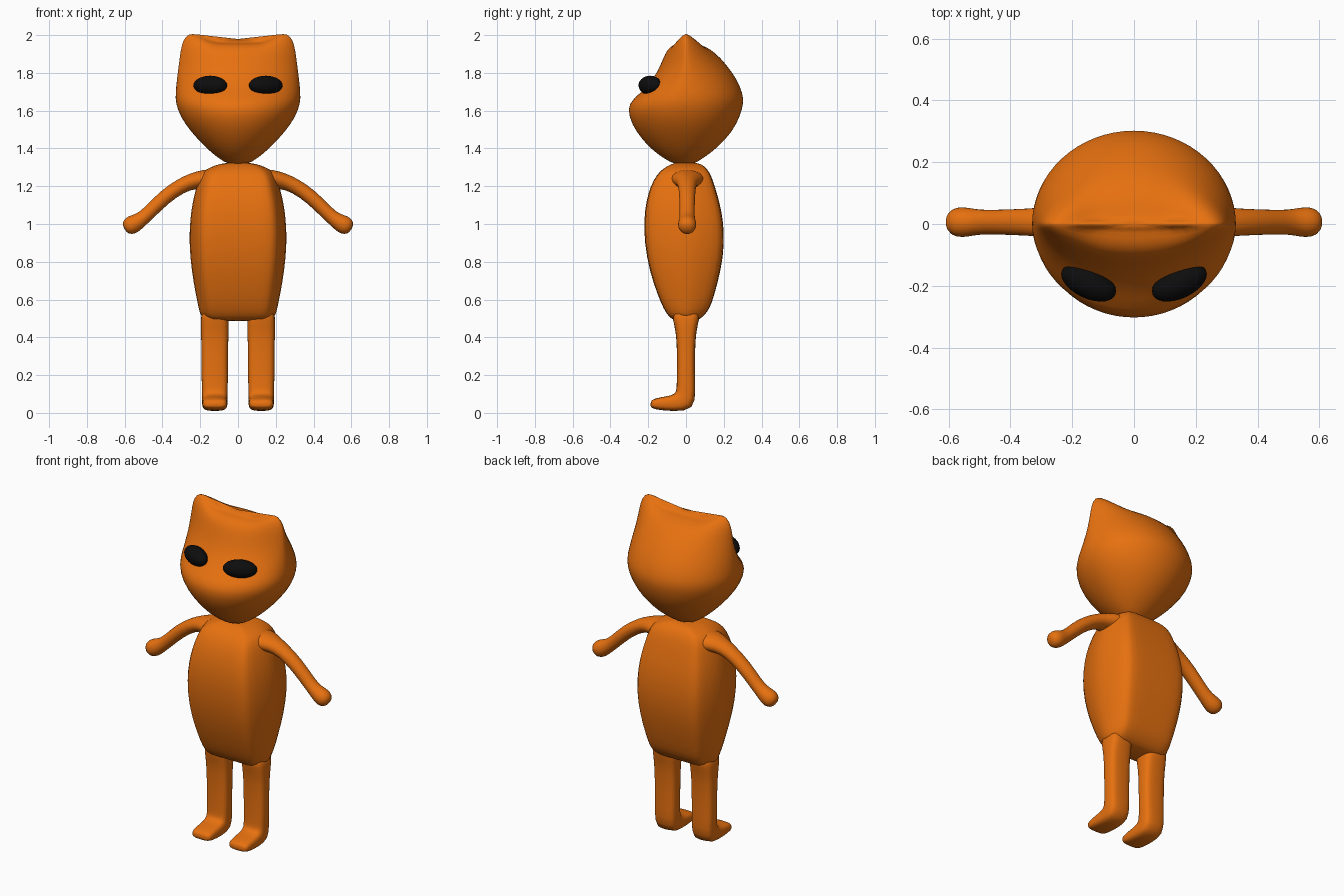
import bpy, bmesh, math
from mathutils import Vector, Matrix

if "Cube" in bpy.data.objects:
    bpy.data.objects.remove(bpy.data.objects["Cube"])


def material(name, rgb):
    m = bpy.data.materials.new(name)
    m.diffuse_color = (*rgb, 1)
    m.use_nodes = True
    m.node_tree.nodes["Principled BSDF"].inputs["Base Color"].default_value = m.diffuse_color
    return m


ORANGE = material("orange", (0.80, 0.165, 0.005))
BLACK = material("black", (0.004, 0.004, 0.004))


def finish(name, bm, mat, mirror=False, subdiv=1):
    bmesh.ops.recalc_face_normals(bm, faces=bm.faces)
    me = bpy.data.meshes.new(name)
    bm.to_mesh(me)
    bm.free()
    me.materials.append(mat)
    for p in me.polygons:
        p.use_smooth = True
    ob = bpy.data.objects.new(name, me)
    bpy.context.collection.objects.link(ob)
    if mirror:
        ob.modifiers.new("mirror", 'MIRROR').use_mirror_merge = False
    if subdiv:
        s = ob.modifiers.new("smooth", 'SUBSURF')
        s.levels = s.render_levels = subdiv
    return ob


def loft(name, rings, mirror=False, subdiv=1):
    """Skin a list of equal-length point rings and cap both ends."""
    bm = bmesh.new()
    rows = [[bm.verts.new(p) for p in r] for r in rings]
    n = len(rows[0])
    for a, b in zip(rows, rows[1:]):
        for i in range(n):
            j = (i + 1) % n
            bm.faces.new((a[i], a[j], b[j], b[i]))
    bm.faces.new(rows[0])
    bm.faces.new(rows[-1])
    return finish(name, bm, ORANGE, mirror, subdiv)


def spow(v, e):
    return math.copysign(abs(v) ** e, v)


def oval(c, u, v, n=16, power=2.0):
    """Superellipse ring around c spanned by the half axes u and v."""
    c, u, v = Vector(c), Vector(u), Vector(v)
    out = []
    for i in range(n):
        t = 2 * math.pi * i / n
        out.append(c + u * spow(math.cos(t), 2 / power) + v * spow(math.sin(t), 2 / power))
    return out


# Head: rings of z, half width, front depth, back depth, ear rise
levels = [
    (1.315, .05, .06, .04, 0), (1.345, .10, .115, .085, 0), (1.40, .168, .192, .165, 0),
    (1.49, .253, .268, .248, 0), (1.57, .308, .305, .288, 0), (1.64, .332, .308, .307, 0),
    (1.69, .333, .245, .303, 0), (1.77, .325, .170, .270, 0), (1.85, .314, .132, .210, 0),
    (1.905, .306, .110, .158, .2), (1.94, .292, .085, .105, .8), (1.957, .258, .045, .05, 1),
    (1.958, .235, .012, .012, 1)]
rings = []
for z, w, f, b, ear in levels:
    sharp = 1.0 if z < 1.68 else 1.0 + min(.35, (z - 1.68) * 2)
    ring = []
    for i in range(32):
        t = 2 * math.pi * i / 32
        x, s = w * math.cos(t), math.sin(t)
        y = (b if s > 0 else f) * spow(s, sharp)
        k = min(1, max(0, (abs(x) - .11) / .14))
        ring.append((x, y, z + ear * .05 * k * k * (3 - 2 * k)))
    rings.append(ring)
loft("head", rings)

# Body: one boxy section scaled up the torso
half = [(0, 1), (.4, 1), (.68, .98), (.79, .88), (.92, .45), (1, 0)]
quarter = half[1:-1]
section = (half + [(x, -y) for x, y in reversed(quarter)] + [(0, -1)]
           + [(-x, -y) for x, y in quarter] + [(-1, 0)]
           + [(-x, y) for x, y in reversed(quarter)])
torso = [  # z, half width, front depth, back depth
    (.485, .17, .06, .06), (.51, .202, .092, .09), (.55, .213, .118, .126), (.62, .228, .148, .148),
    (.75, .252, .193, .184), (.90, .266, .220, .205), (1.03, .260, .222, .195),
    (1.12, .246, .210, .176), (1.20, .225, .188, .152), (1.26, .205, .155, .132),
    (1.29, .175, .125, .112), (1.312, .12, .088, .09), (1.325, .07, .06, .06)]
loft("body", [[(x * w, y * (b if y > 0 else f), z) for x, y in section]
              for z, w, f, b in torso])

# Legs with feet: swept down, around the heel and forward to the toe
leg = [  # y, z, half width, half depth, turn in degrees
    (0, .56, .070, .080, 0), (0, .49, .076, .070, 0), (0, .43, .074, .054, 0),
    (0, .33, .071, .048, 0), (0, .20, .071, .048, 0), (0, .125, .069, .051, 8),
    (-.004, .064, .068, .070, 45), (-.065, .050, .068, .043, 88),
    (-.145, .049, .067, .034, 95), (-.178, .048, .062, .024, 95), (-.188, .048, .045, .012, 95)]
rings = []
for y, z, hw, hd, deg in leg:
    a = math.radians(deg)
    rings.append(oval((.123, y, z), (hw, 0, 0),
                      (0, hd * math.cos(a), -hd * math.sin(a)), 16, 3.2))
loft("legs", rings, mirror=True)

# Arms with round hands
arm = [  # x, z, half height, half depth, downward slope in degrees
    (.10, 1.235, .060, .105, 0), (.18, 1.236, .054, .092, 10), (.235, 1.228, .045, .062, 22),
    (.30, 1.205, .040, .047, 28), (.39, 1.143, .040, .043, 38), (.475, 1.055, .037, .040, 44),
    (.515, 1.022, .040, .043, 38), (.555, .999, .052, .052, 32), (.585, .982, .046, .046, 30),
    (.602, .973, .022, .022, 30)]
rings = []
for x, z, hh, hd, deg in arm:
    a = math.radians(deg)
    rings.append(oval((x, .006, z), (hh * math.sin(a), 0, hh * math.cos(a)), (0, hd, 0), 14))
loft("arms", rings, mirror=True)

# Eyes: stretched balls angled around the face
bm = bmesh.new()
bmesh.ops.create_uvsphere(bm, u_segments=28, v_segments=18, radius=1)
place = (Matrix.Translation((.147, -.19, 1.734)) @ Matrix.Rotation(math.radians(25), 4, 'Z')
         @ Matrix.Diagonal((.095, .051, .051, 1)))
bmesh.ops.transform(bm, matrix=place, verts=bm.verts)
finish("eyes", bm, BLACK, mirror=True, subdiv=0)
